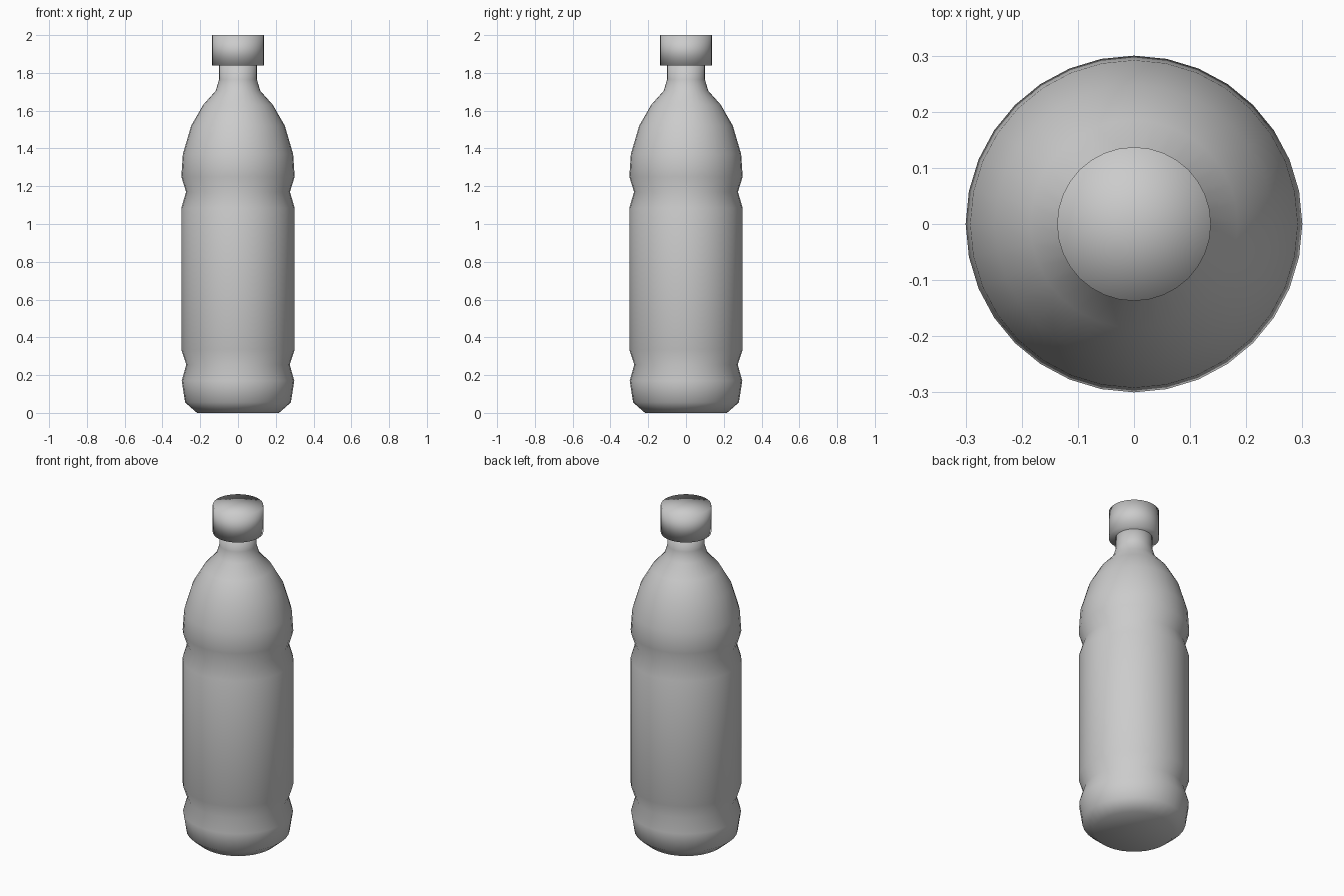
import bpy
import bmesh
import math

if "Cube" in bpy.data.objects:
    bpy.data.objects.remove(bpy.data.objects["Cube"])

SEGMENTS = 32

grey = bpy.data.materials.new("plain grey")
grey.diffuse_color = (0.6, 0.6, 0.6, 1.0)
grey.use_nodes = True
grey.node_tree.nodes["Principled BSDF"].inputs["Base Color"].default_value = grey.diffuse_color


def lathe(name, profile):
    """Turn (radius, height) points around z; radius 0 closes the end."""
    bm = bmesh.new()
    rings = []
    for r, z in profile:
        if r == 0:
            rings.append([bm.verts.new((0, 0, z))] * SEGMENTS)
        else:
            rings.append([bm.verts.new((r * math.cos(a), r * math.sin(a), z))
                          for a in (2 * math.pi * i / SEGMENTS for i in range(SEGMENTS))])
    for low, high in zip(rings, rings[1:]):
        for i in range(SEGMENTS):
            j = (i + 1) % SEGMENTS
            corners = list(dict.fromkeys((low[i], low[j], high[j], high[i])))
            bm.faces.new(corners).smooth = True
    bmesh.ops.recalc_face_normals(bm, faces=bm.faces)
    mesh = bpy.data.meshes.new(name)
    bm.to_mesh(mesh)
    bm.free()
    mesh.materials.append(grey)
    obj = bpy.data.objects.new(name, mesh)
    bpy.context.collection.objects.link(obj)
    return obj


# Bottle body: base, lower groove, straight wall, upper groove, shoulder, neck
lathe("bottle_body", [
    (0, 0), (0.217, 0), (0.28, 0.055), (0.298, 0.17), (0.274, 0.255),
    (0.3, 0.335), (0.3, 1.085), (0.275, 1.17), (0.3, 1.25), (0.292, 1.37),
    (0.248, 1.52), (0.185, 1.63), (0.118, 1.705), (0.1, 1.765),
    (0.1, 1.86), (0, 1.86)])

# Screw cap
lathe("cap", [(0, 1.838), (0.137, 1.838), (0.137, 2.0), (0, 2.0)])
